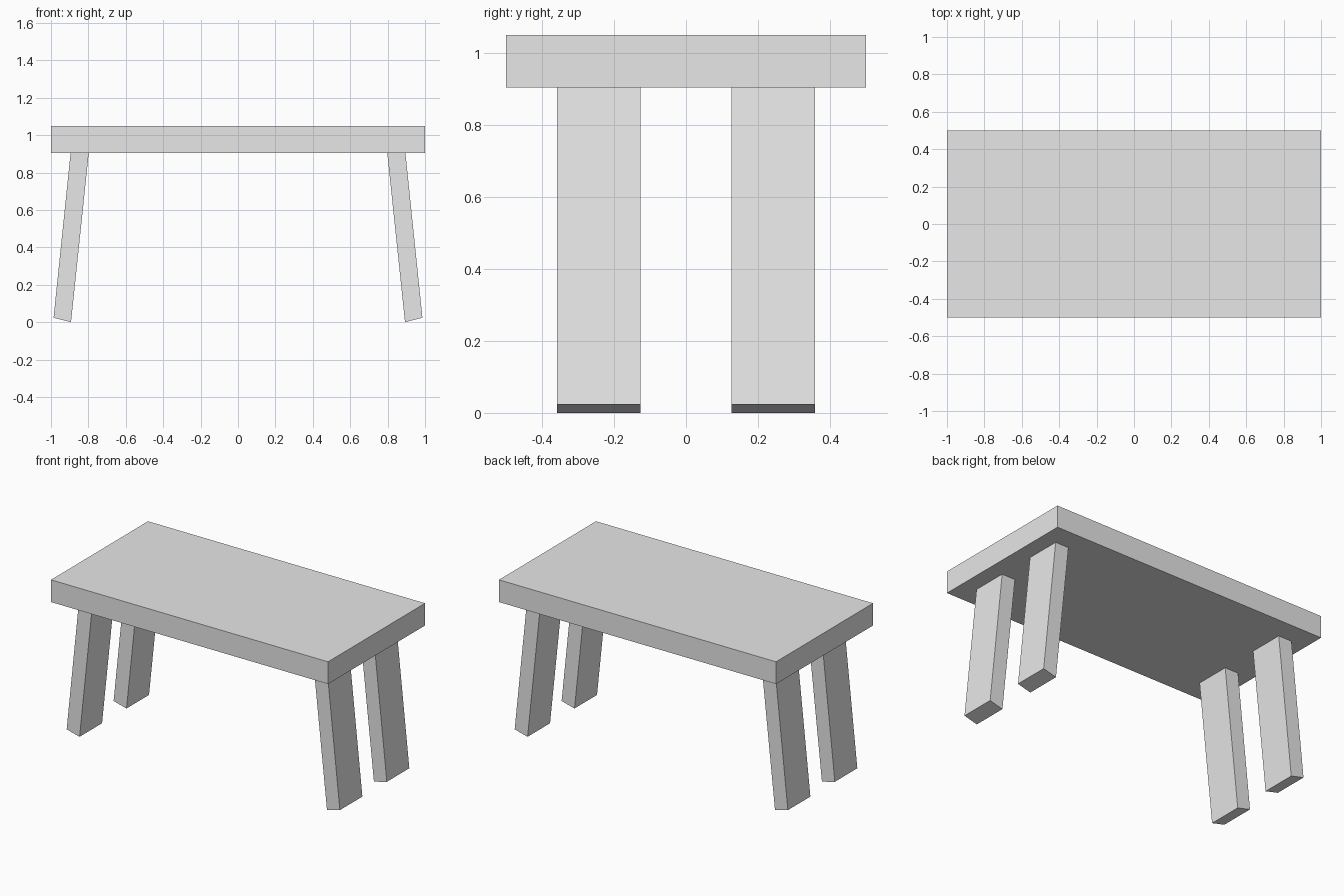
import bpy
import bmesh

if "Cube" in bpy.data.objects:
    bpy.data.objects.remove(bpy.data.objects["Cube"], do_unlink=True)

grey = bpy.data.materials.new("plain_grey")
grey.use_nodes = True
grey.diffuse_color = (0.8, 0.8, 0.8, 1)
grey.node_tree.nodes["Principled BSDF"].inputs["Base Color"].default_value = (0.8, 0.8, 0.8, 1)


def extruded(name, profile, y0, y1):
    """Extrude a closed x-z profile along y into a flat-faced solid."""
    bm = bmesh.new()
    face = bm.faces.new([bm.verts.new((x, y0, z)) for x, z in profile])
    grown = bmesh.ops.extrude_face_region(bm, geom=[face])
    moved = [v for v in grown["geom"] if isinstance(v, bmesh.types.BMVert)]
    bmesh.ops.translate(bm, verts=moved, vec=(0, y1 - y0, 0))
    bmesh.ops.recalc_face_normals(bm, faces=bm.faces)
    mesh = bpy.data.meshes.new(name)
    bm.to_mesh(mesh)
    bm.free()
    mesh.materials.append(grey)
    obj = bpy.data.objects.new(name, mesh)
    bpy.context.collection.objects.link(obj)
    return obj


# Thick rectangular top
TOP_Z, UNDER_Z = 1.05, 0.905
extruded("table_top", [(-1, UNDER_Z), (1, UNDER_Z), (1, TOP_Z), (-1, TOP_Z)], -0.5, 0.5)

# Four plank legs, splayed outward, with feet cut square to the lean
leg_profile = [(0.893, 0), (0.986, 0.024), (0.895, UNDER_Z), (0.798, UNDER_Z)]
for side, sx in (("left", 1), ("right", -1)):
    for end, sy in (("front", -1), ("back", 1)):
        profile = [(sx * x, z) for x, z in leg_profile]
        extruded(f"{end}_{side}_leg", profile, sy * 0.126, sy * 0.358)
